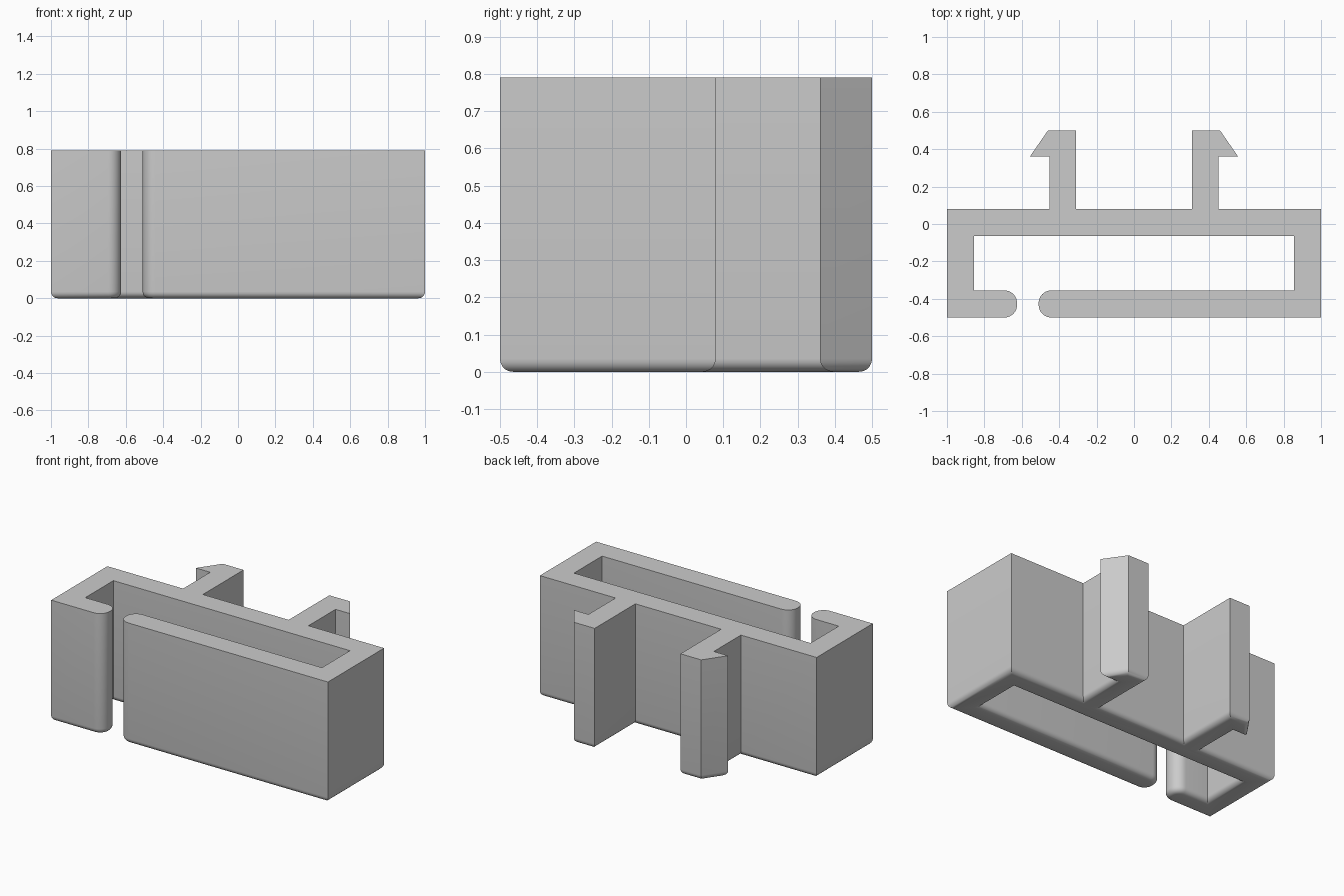
import bpy, bmesh, math

cube = bpy.data.objects.get("Cube")
if cube:
    bpy.data.objects.remove(cube, do_unlink=True)

HEIGHT = 0.79
FILLET = 0.035
FRONT, INNER_FRONT = -0.5, -0.355
INNER_BACK, BACK = -0.065, 0.08
WALL = 0.855

# Plain grey plastic
grey = bpy.data.materials.new("grey_plastic")
grey.use_nodes = True
colour = (0.6, 0.6, 0.6, 1)
grey.diffuse_color = colour
grey.node_tree.nodes["Principled BSDF"].inputs["Base Color"].default_value = colour


def arc(cx, cy, r, start, end, steps=8):
    """Points on an arc, angles in degrees."""
    angles = [math.radians(start + (end - start) * i / steps) for i in range(steps + 1)]
    return [(cx + r * math.cos(a), cy + r * math.sin(a)) for a in angles]


def rounded_tip(x, side, first, last):
    """Rounded end of a front lip; side is +1 when the tip points to +x."""
    r = 0.068
    low = arc(x - side * r, FRONT + r, r, -90, 0 if side > 0 else -180)
    high = arc(x - side * r, INNER_FRONT - r, r, 0 if side > 0 else 180, 90)
    points = low + high
    return points if first == "low" else points[::-1]


# Barbed hook outline on the back, on the +x side, from inside to outside
hook = [(0.31, BACK), (0.31, 0.5), (0.46, 0.5), (0.557, 0.36), (0.453, 0.36), (0.453, BACK)]
mirrored_hook = [(-x, y) for x, y in hook[::-1]]

# Closed outline of the clip, seen from above
outline = [(-1, FRONT)]
outline += rounded_tip(-0.625, 1, "low", "high")
outline += [(-WALL, INNER_FRONT), (-WALL, INNER_BACK), (WALL, INNER_BACK), (WALL, INNER_FRONT)]
outline += rounded_tip(-0.51, -1, "high", "low")
outline += [(1, FRONT), (1, BACK)]
outline += hook[::-1] + mirrored_hook[::-1]
outline += [(-1, BACK)]

# Extrude the outline upwards and round its lower rim
bm = bmesh.new()
base = bm.faces.new([bm.verts.new((x, y, 0)) for x, y in outline])
top = bmesh.ops.extrude_face_region(bm, geom=[base], use_keep_orig=True)
bmesh.ops.translate(bm, vec=(0, 0, HEIGHT),
                    verts=[g for g in top["geom"] if isinstance(g, bmesh.types.BMVert)])
bmesh.ops.recalc_face_normals(bm, faces=bm.faces)
rim = [e for e in bm.edges if all(v.co.z < 0.001 for v in e.verts)]
bmesh.ops.bevel(bm, geom=rim, offset=FILLET, offset_type="OFFSET", segments=5,
                profile=0.5, affect="EDGES", clamp_overlap=False)
bmesh.ops.recalc_face_normals(bm, faces=bm.faces)

mesh = bpy.data.meshes.new("clip_body")
bm.to_mesh(mesh)
bm.free()
mesh.materials.append(grey)
clip = bpy.data.objects.new("clip_body", mesh)
bpy.context.collection.objects.link(clip)

bpy.ops.object.select_all(action="DESELECT")
bpy.context.view_layer.objects.active = clip
clip.select_set(True)
bpy.ops.object.shade_smooth_by_angle(angle=math.radians(30))
